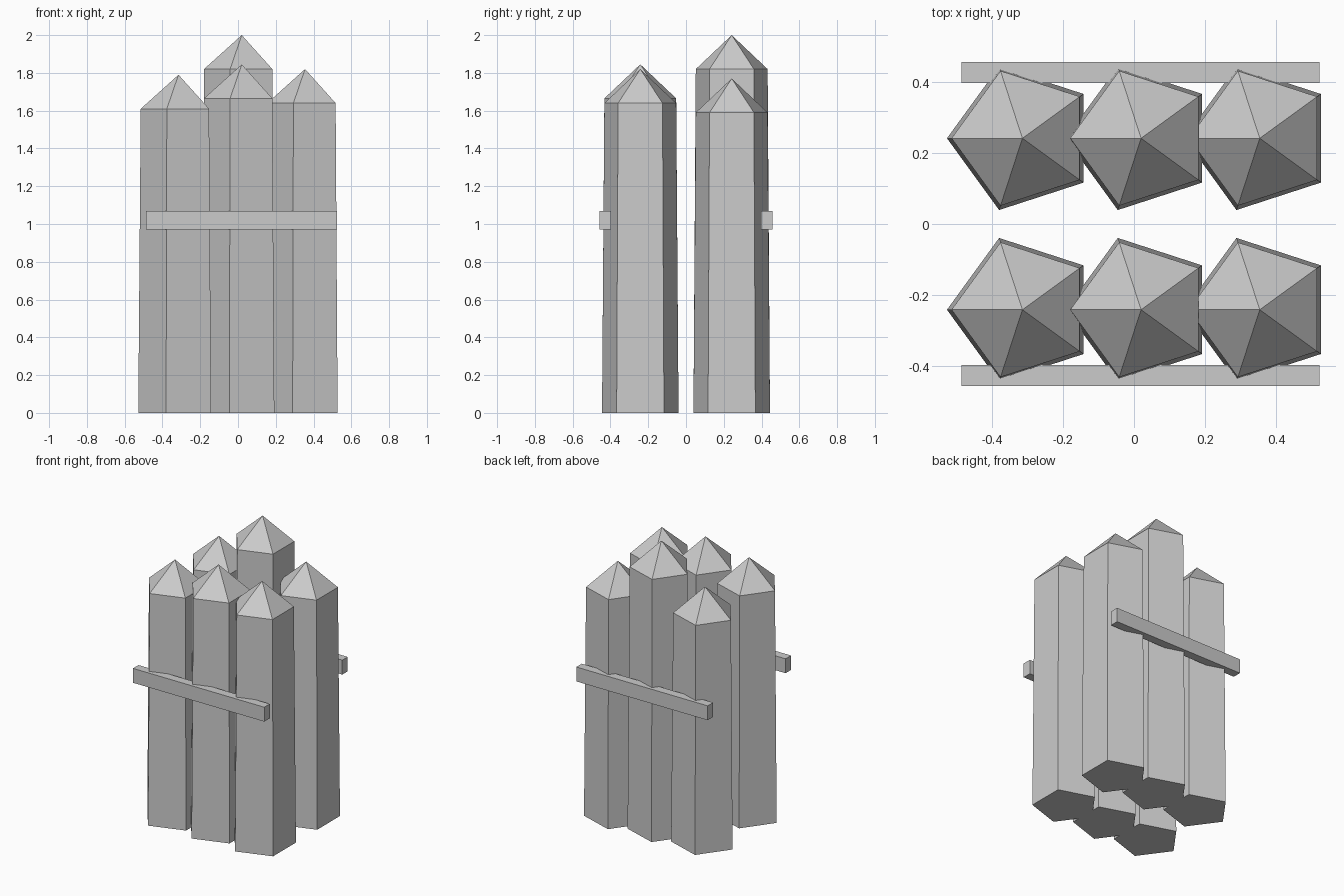
import bpy, bmesh, math

if "Cube" in bpy.data.objects:
    bpy.data.objects.remove(bpy.data.objects["Cube"])

grey = bpy.data.materials.new("plain grey")
grey.diffuse_color = (0.6, 0.6, 0.6, 1)
grey.use_nodes = True
grey.node_tree.nodes["Principled BSDF"].inputs["Base Color"].default_value = grey.diffuse_color

SIDES = 5
R_BASE, R_TOP, TIP = 0.213, 0.2, 0.18


def finish(name, bm, location):
    bmesh.ops.recalc_face_normals(bm, faces=bm.faces)
    mesh = bpy.data.meshes.new(name)
    bm.to_mesh(mesh)
    bm.free()
    mesh.materials.append(grey)
    obj = bpy.data.objects.new(name, mesh)
    obj.location = location
    bpy.context.collection.objects.link(obj)


def stake(name, x, y, height):
    """Slightly tapered five-sided post with a pyramid point."""
    bm = bmesh.new()

    def ring(r, z):
        angles = [math.pi + i * math.tau / SIDES for i in range(SIDES)]
        return [bm.verts.new((r * math.cos(a), r * math.sin(a), z)) for a in angles]

    low, high = ring(R_BASE, 0), ring(R_TOP, height - TIP)
    apex = bm.verts.new((0, 0, height))
    bm.faces.new(low[::-1])
    for i in range(SIDES):
        j = (i + 1) % SIDES
        bm.faces.new((low[i], low[j], high[j], high[i]))
        bm.faces.new((high[i], high[j], apex))
    finish(name, bm, (x, y, 0))


def rail(name, y):
    """Flat horizontal batten across one row of stakes."""
    bm = bmesh.new()
    bmesh.ops.create_cube(bm, size=1)
    bmesh.ops.scale(bm, vec=(1.01, 0.06, 0.1), verts=bm.verts)
    finish(name, bm, (0.018, y, 1.02))


# Two rows of three stakes, each row held by an outer rail
columns = (("left", -0.315), ("middle", 0.02), ("right", 0.355))
rows = (("front", -1, (1.79, 1.845, 1.82)), ("back", 1, (1.77, 2.0, 1.77)))
for row, side, heights in rows:
    for (column, x), height in zip(columns, heights):
        stake(f"{row}_{column}_stake", x, side * 0.242, height)
    rail(f"{row}_rail", side * 0.428)
